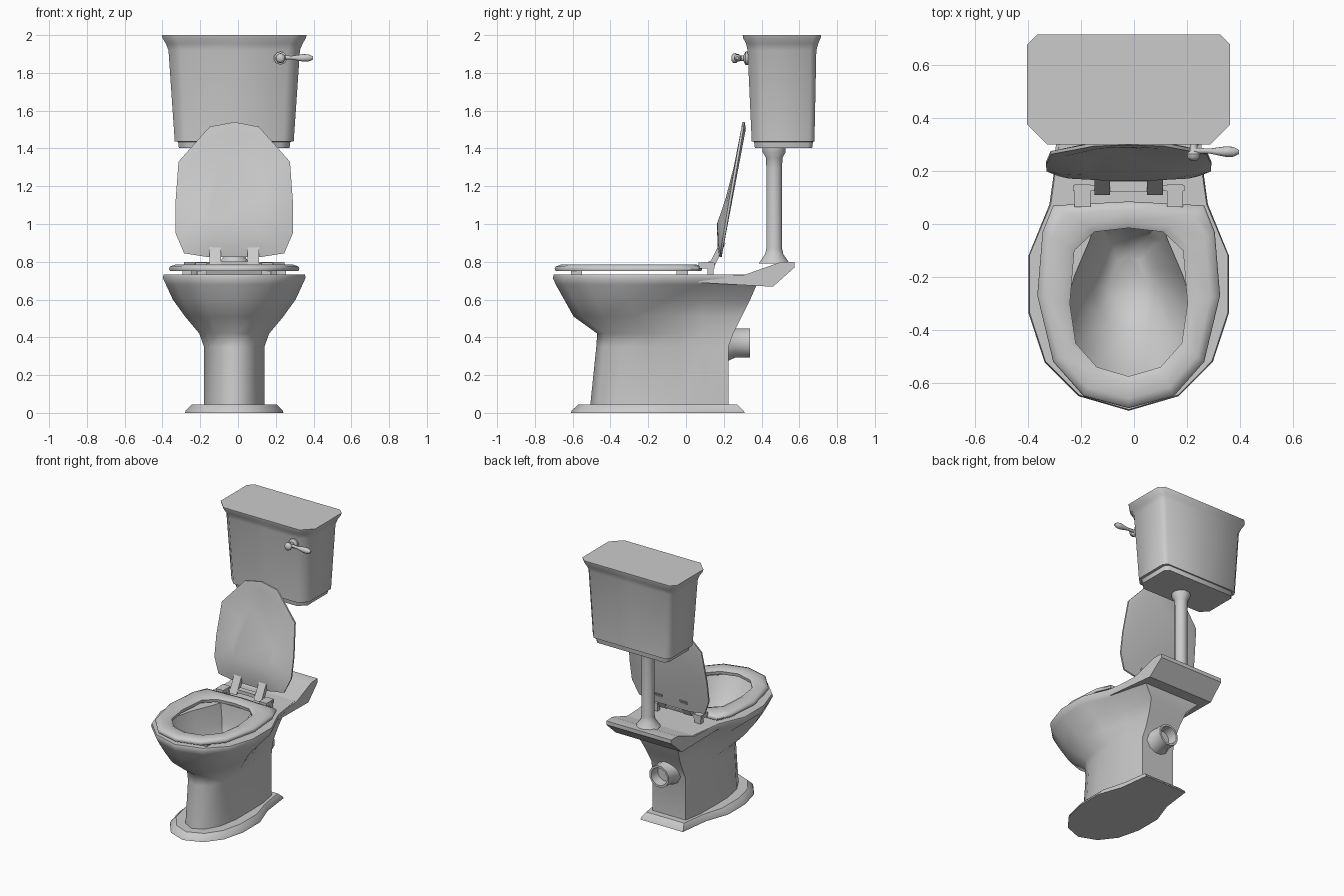
import bpy, bmesh, math
from mathutils import Vector

cube = bpy.data.objects.get("Cube")
if cube:
    bpy.data.objects.remove(cube, do_unlink=True)

CX = -0.02  # centre line of everything but the flush lever

porcelain = bpy.data.materials.new("porcelain_grey")
porcelain.use_nodes = True
GREY = (0.6, 0.6, 0.6, 1)
porcelain.diffuse_color = GREY
porcelain.node_tree.nodes["Principled BSDF"].inputs["Base Color"].default_value = GREY


def finish(name, bm, angle=50):
    """Turn a bmesh into a named, smooth-shaded porcelain object."""
    bmesh.ops.recalc_face_normals(bm, faces=bm.faces)
    mesh = bpy.data.meshes.new(name)
    bm.to_mesh(mesh)
    bm.free()
    mesh.materials.append(porcelain)
    ob = bpy.data.objects.new(name, mesh)
    bpy.context.collection.objects.link(ob)
    bpy.ops.object.select_all(action='DESELECT')
    ob.select_set(True)
    bpy.context.view_layer.objects.active = ob
    bpy.ops.object.shade_smooth_by_angle(angle=math.radians(angle))
    return ob


def loft(name, rings, angle=50, closed=False):
    """Skin a list of equal-length point rings; cap the ends or close the loop."""
    bm = bmesh.new()
    loops = [[bm.verts.new(p) for p in ring] for ring in rings]
    pairs = list(zip(loops, loops[1:]))
    if closed:
        pairs.append((loops[-1], loops[0]))
    else:
        bm.faces.new(loops[0])
        bm.faces.new(loops[-1])
    for a, b in pairs:
        for i in range(len(a)):
            j = (i + 1) % len(a)
            bm.faces.new((a[i], a[j], b[j], b[i]))
    return finish(name, bm, angle)


def mirror_outline(half):
    """Half outline, first and last point on the centre line, to a full loop."""
    return half + [(-x, y) for x, y in half[-2:0:-1]]


def flat_ring(half, z):
    return [(CX + x, y, z) for x, y in mirror_outline(half)]


def egg(z, hw, front, back, back_w):
    """Egg-shaped ring: round at the front, narrowing to back_w at the back."""
    mid = min(back, 0.17)
    y = lambda t: front + t * (mid - front)
    side = 0.6 * hw + 0.4 * back_w if back_w < 0.7 * hw else hw
    return flat_ring([(0, front), (0.5 * hw, y(0.063)), (0.84 * hw, y(0.21)),
                      (hw, y(0.42)), (side, y(0.67)),
                      (max(back_w, 0.3 * hw) * 1.05, y(0.89)),
                      (back_w * 0.9, back), (0, back)], z)


def tank_ring(z, hw, y0, y1, c):
    """Rectangle with large front chamfers and small back ones."""
    return flat_ring([(0, y0), (hw - c, y0), (hw, y0 + c), (hw, y1 - c / 2),
                      (hw - c / 2, y1), (0, y1)], z)


def box(name, lo, hi):
    bm = bmesh.new()
    bmesh.ops.create_cube(bm, size=1)
    lo, hi = Vector(lo), Vector(hi)
    for v in bm.verts:
        v.co = (lo + hi) / 2 + Vector(a * b for a, b in zip(v.co, hi - lo))
    return finish(name, bm, 30)


def turned(name, origin, axis, profile, sides=12):
    """Round part: (distance along axis, radius) profile around an axis."""
    rot = Vector((0, 0, 1)).rotation_difference(Vector(axis))
    rings = []
    for d, r in profile:
        angles = [2 * math.pi * (i + 0.5) / sides for i in range(sides)]
        rings.append([Vector(origin) + rot @ Vector((r * math.cos(a), r * math.sin(a), d))
                      for a in angles])
    return loft(name, rings)


# Foot flange
loft("foot_flange", [
    egg(0, 0.26, -0.61, 0.31, 0.19),
    egg(0.012, 0.258, -0.605, 0.305, 0.19),
    egg(0.045, 0.225, -0.57, 0.27, 0.17)], 40)

# Pedestal, bowl, rim and hollow inside, as one skin
loft("pedestal_bowl", [
    egg(0.03, 0.16, -0.508, 0.225, 0.15),
    egg(0.35, 0.16, -0.475, 0.225, 0.15),
    egg(0.42, 0.185, -0.47, 0.25, 0.14),
    egg(0.51, 0.26, -0.595, 0.295, 0.15),
    egg(0.60, 0.325, -0.645, 0.34, 0.17),
    egg(0.68, 0.362, -0.69, 0.375, 0.26),
    egg(0.715, 0.378, -0.705, 0.375, 0.285),
    egg(0.733, 0.374, -0.70, 0.37, 0.28),
    egg(0.733, 0.25, -0.62, 0.01, 0.14),
    egg(0.60, 0.21, -0.55, 0.0, 0.12),
    egg(0.45, 0.13, -0.40, -0.05, 0.08),
    egg(0.39, 0.07, -0.30, -0.12, 0.04)], 60)

# Rear shelf that carries the flush pipe
shelf = [(0.06, 0.69), (0.46, 0.668), (0.575, 0.77), (0.575, 0.798),
         (0.50, 0.798), (0.31, 0.731), (0.06, 0.731)]
loft("rear_shelf", [[(CX + s * (0.29 - 0.05 * y), y, z) for y, z in shelf]
                    for s in (-1, 1)], 30)

# Waste outlet with a recessed end
turned("waste_outlet", (CX, 0.15, 0.37), (0, 1, 0),
       [(0, 0.11), (0.07, 0.10), (0.11, 0.08), (0.19, 0.08), (0.19, 0.065), (0.12, 0.06)])

# Seat ring
outer = [(0, -0.695), (0.17, -0.65), (0.285, -0.52), (0.345, -0.27),
         (0.325, -0.03), (0.285, 0.07), (0, 0.085)]
inner = [(0, -0.575), (0.12, -0.54), (0.2, -0.45), (0.222, -0.3),
         (0.205, -0.1), (0.13, -0.03), (0, -0.015)]


def between(t):
    return [(a + (c - a) * t, b + (d - b) * t) for (a, b), (c, d) in zip(outer, inner)]


loft("seat_ring", [flat_ring(between(t), z) for t, z in (
    (0.04, 0.75), (0, 0.763), (0.04, 0.775), (0.3, 0.786),
    (0.8, 0.784), (1, 0.772), (0.97, 0.75))], 50, closed=True)

# Buffers under the seat, hinge tabs and hinge bar
for s, side in ((1, "left"), (-1, "right")):
    for end, x, y in (("front", 0.17, -0.58), ("back", 0.25, -0.02)):
        c = CX + s * x
        box(f"seat_buffer_{end}_{side}", (c - 0.025, y - 0.03, 0.73), (c + 0.025, y + 0.03, 0.755))
    c = CX + s * 0.175
    box(f"hinge_tab_{side}", (c - 0.03, 0.065, 0.765), (c + 0.03, 0.15, 0.795))
    box(f"hinge_post_{side}", (c - 0.025, 0.115, 0.725), (c + 0.025, 0.145, 0.775))
    c = CX + s * 0.1
    loft(f"lid_arm_{side}", [[(c + k * 0.03, y, z) for y, z in (
        (0.11, 0.765), (0.15, 0.775), (0.21, 0.90), (0.18, 0.90))] for k in (-1, 1)], 30)
box("hinge_bar", (CX - 0.21, 0.125, 0.775), (CX + 0.21, 0.145, 0.79))
box("hinge_plate", (CX - 0.07, 0.12, 0.79), (CX + 0.07, 0.16, 0.802))

# Raised lid, leaning back and slightly domed
lid = [(0, 0.825), (0.14, 0.825), (0.265, 0.845), (0.31, 0.95), (0.312, 1.1),
       (0.295, 1.33), (0.13, 1.515), (0, 1.54)]


def lid_ring(scale, depth):
    lean = lambda z: 0.165 + (z - 0.825) * 0.17
    return [(CX + x * scale, lean(z) + depth, 1.17 + (z - 1.17) * scale)
            for x, z in mirror_outline(lid)]


loft("seat_lid", [lid_ring(0.5, -0.002), lid_ring(0.85, 0.003), lid_ring(1, 0.012),
                  lid_ring(1, 0.024), lid_ring(0.9, 0.03)], 60)

# Flush pipe
turned("flush_pipe", (CX, 0.467, 0.79), (0, 0, 1),
       [(0, 0.085), (0.015, 0.075), (0.05, 0.05), (0.08, 0.043), (0.5, 0.043),
        (0.56, 0.045), (0.59, 0.063), (0.62, 0.063)])

# Cistern with stepped underside and flared lid
loft("cistern", [
    tank_ring(1.402, 0.293, 0.365, 0.668, 0.05),
    tank_ring(1.435, 0.297, 0.36, 0.672, 0.05),
    tank_ring(1.437, 0.315, 0.348, 0.68, 0.055),
    tank_ring(1.92, 0.348, 0.326, 0.69, 0.065),
    tank_ring(1.955, 0.362, 0.318, 0.70, 0.07),
    tank_ring(1.985, 0.38, 0.302, 0.713, 0.075),
    tank_ring(2.0, 0.383, 0.30, 0.715, 0.075)], 50)

# Flush lever on the front left of the cistern
turned("lever_boss", (0.225, 0.345, 1.878), (0, -1, 0),
       [(0, 0.035), (0.03, 0.035), (0.04, 0.015), (0.07, 0.015),
        (0.08, 0.027), (0.095, 0.025), (0.105, 0.012)], 10)
turned("lever_handle", (0.225, 0.277, 1.882), (1, -0.03, -0.02),
       [(0, 0.012), (0.06, 0.01), (0.12, 0.021), (0.15, 0.02), (0.172, 0.008)], 8)
